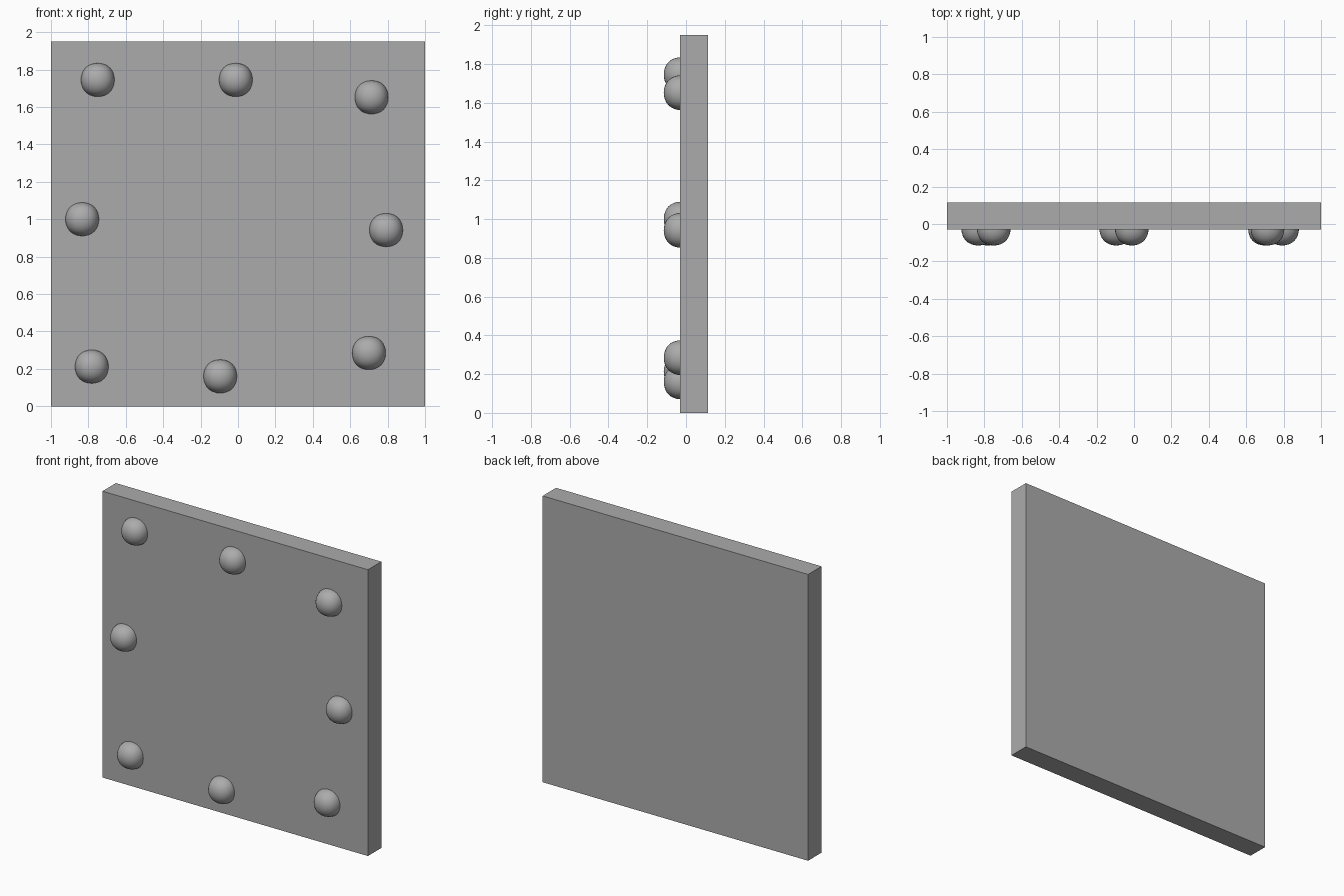
import bpy

if "Cube" in bpy.data.objects:
    bpy.data.objects.remove(bpy.data.objects["Cube"], do_unlink=True)

# Single mid grey
grey = bpy.data.materials.new("mid_grey")
grey.use_nodes = True
GREY = (0.41, 0.41, 0.41, 1)
grey.diffuse_color = GREY
grey.node_tree.nodes["Principled BSDF"].inputs["Base Color"].default_value = GREY


def box(name, location, size):
    bpy.ops.mesh.primitive_cube_add(size=1, location=location)
    obj = bpy.context.object
    obj.name = name
    obj.scale = size
    bpy.ops.object.transform_apply(location=False, rotation=False, scale=True)
    obj.data.materials.append(grey)
    return obj


# Flat square panel
FRONT, BACK, HEIGHT = -0.03, 0.114, 1.95
box("panel", (0, (FRONT + BACK) / 2, HEIGHT / 2), (2, BACK - FRONT, HEIGHT))

# Rounded studs, half sunk into the front, scattered loosely around the border
STUDS = {
    "top_right": (-0.75, 1.745),
    "top_middle": (-0.012, 1.745),
    "top_left": (0.714, 1.652),
    "middle_right": (-0.833, 1.0),
    "middle_left": (0.792, 0.942),
    "bottom_right": (-0.782, 0.212),
    "bottom_middle": (-0.095, 0.16),
    "bottom_left": (0.7, 0.285),
}
CAGE = 0.214
for place, (x, z) in STUDS.items():
    stud = box("stud_" + place, (x, -0.025, z), (CAGE, CAGE, CAGE))
    rounding = stud.modifiers.new("rounding", 'SUBSURF')
    rounding.levels = rounding.render_levels = 3
    bpy.ops.object.shade_smooth()
